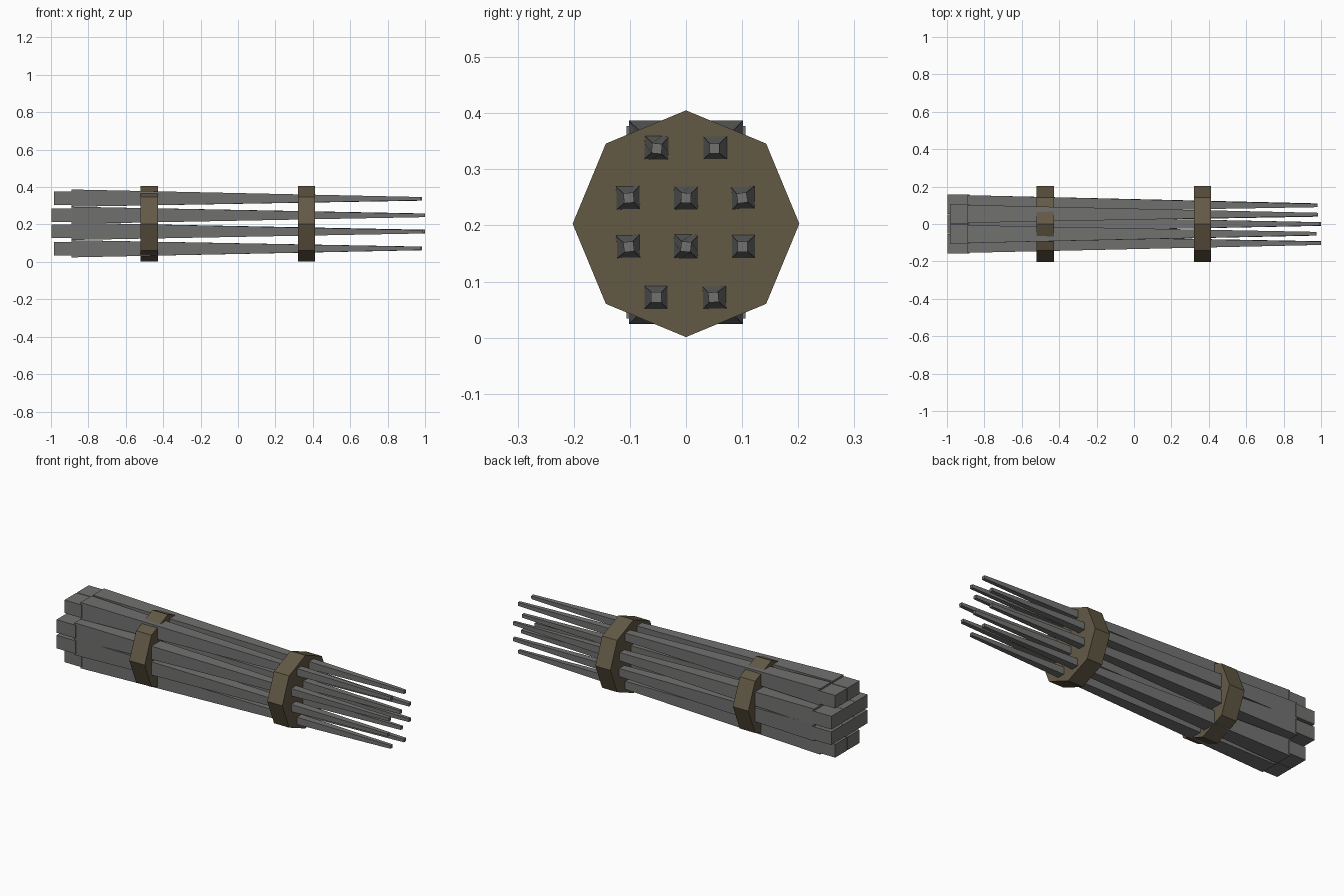
import bpy, bmesh, math

if "Cube" in bpy.data.objects:
    bpy.data.objects.remove(bpy.data.objects["Cube"])


def material(name, rgb):
    m = bpy.data.materials.new(name)
    m.diffuse_color = (*rgb, 1)
    m.use_nodes = True
    m.node_tree.nodes["Principled BSDF"].inputs["Base Color"].default_value = m.diffuse_color
    return m


GREY = material("weathered grey", (0.165, 0.165, 0.162))
BROWN = material("dark brown strap", (0.125, 0.100, 0.060))


def loft(name, rings, mat):
    """Closed solid through rings of equal point count."""
    bm = bmesh.new()
    loops = [[bm.verts.new(p) for p in r] for r in rings]
    n = len(loops[0])
    for a, b in zip(loops, loops[1:]):
        for i in range(n):
            bm.faces.new((a[i], a[(i + 1) % n], b[(i + 1) % n], b[i]))
    bm.faces.new(loops[0])
    bm.faces.new(loops[-1])
    bmesh.ops.recalc_face_normals(bm, faces=bm.faces)
    me = bpy.data.meshes.new(name)
    bm.to_mesh(me)
    bm.free()
    me.materials.append(mat)
    ob = bpy.data.objects.new(name, me)
    bpy.context.collection.objects.link(ob)
    return ob


def square(x, y, z, hy, hz, twist=0):
    c, s = math.cos(twist), math.sin(twist)
    return [(x, y + a * hy * c - b * hz * s, z + a * hy * s + b * hz * c)
            for a, b in ((-1, -1), (1, -1), (1, 1), (-1, 1))]


# Stakes: row = butt z, tip z, butt start x, [(butt y, tip y, tip x)]
rows = [
    (0.341, 0.337, -0.985, [(-0.054, -0.052, 0.975), (0.054, 0.051, 0.985)]),
    (0.249, 0.249, -0.998, [(-0.106, -0.102, 1.0), (0, 0, 0.995), (0.106, 0.100, 0.98)]),
    (0.163, 0.162, -0.998, [(-0.106, -0.102, 0.99), (0, 0, 1.0), (0.106, 0.101, 0.98)]),
    (0.070, 0.072, -0.985, [(-0.054, -0.053, 0.975), (0.054, 0.049, 0.985)]),
]
for r, (zb, zt, x0, stakes) in enumerate(rows):
    for i, (yb, yt, xt) in enumerate(stakes):
        twist = math.radians((-6, 0, 5, -3, 8)[(r * 2 + i) % 5])
        # long tapered shaft
        loft(f"stake_shaft_{r}_{i}", [square(-0.89, yb, zb, 0.048, 0.046),
                                      square(xt, yt, zt, 0.009, 0.009, twist)], GREY)
        # flattened butt block
        loft(f"stake_butt_{r}_{i}", [square(x0, yb, zb, 0.052, 0.036),
                                     square(-0.88, yb, zb, 0.052, 0.036)], GREY)

# Two solid octagonal bands
for name, xa, xb in (("rear_band", -0.522, -0.428), ("front_band", 0.32, 0.412)):
    loft(name, [[(x, 0.202 * math.cos(k * math.pi / 4),
                  0.203 + 0.202 * math.sin(k * math.pi / 4)) for k in range(8)]
                for x in (xa, xb)], BROWN)
